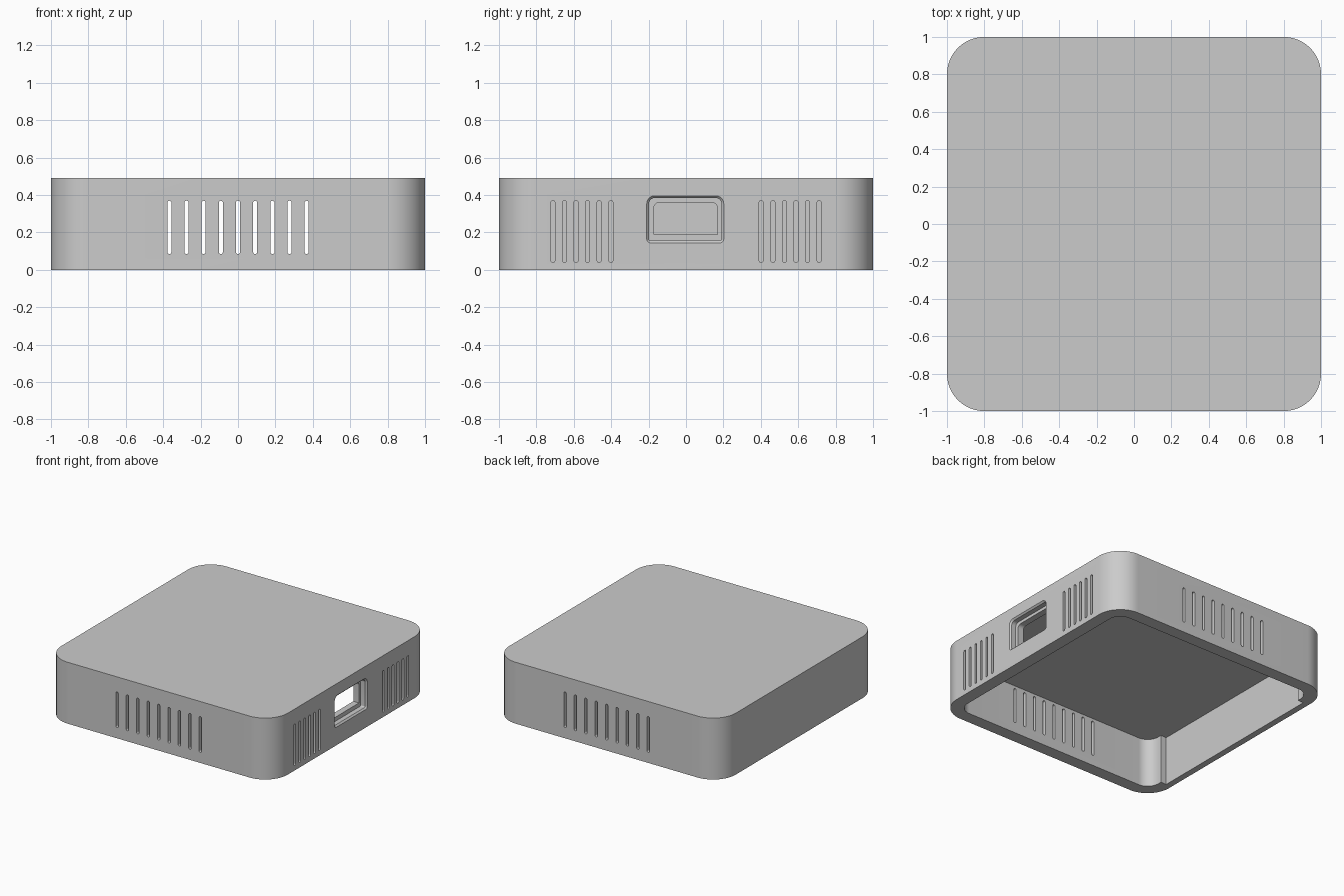
import bpy, bmesh, math
from mathutils import Matrix, Vector

if "Cube" in bpy.data.objects:
    bpy.data.objects.remove(bpy.data.objects["Cube"], do_unlink=True)

HEIGHT, WALL, CEILING = 0.49, 0.1, 0.39

# Axes that map a drawn profile (u, v, depth) onto the body
UP = ((1, 0, 0), (0, 1, 0), (0, 0, 1))
SIDE = ((0, 1, 0), (0, 0, 1), (1, 0, 0))
FRONT = ((1, 0, 0), (0, 0, 1), (0, -1, 0))


def profile(w, h, r_low, r_top, seg):
    """Rounded rectangle, counter-clockwise, with separate lower and upper radii."""
    points = []
    corners = ((1, 1, r_top), (-1, 1, r_top), (-1, -1, r_low), (1, -1, r_low))
    for i, (sx, sy, r) in enumerate(corners):
        cx, cy = sx * (w / 2 - r), sy * (h / 2 - r)
        steps = seg if r > 0 else 0
        for k in range(steps + 1):
            a = math.pi / 2 * (i + (k / steps if steps else 0))
            points.append((cx + r * math.cos(a), cy + r * math.sin(a)))
    return points


def add_prism(bm, axes, u, v, w, h, radii, rings, seg=8):
    """Loft a rounded rectangle through rings of (depth, growth)."""
    matrix = Matrix(axes).transposed()
    loops = []
    for depth, grow in rings:
        r = [x + grow if x else 0 for x in radii]
        pts = profile(w + 2 * grow, h + 2 * grow, r[0], r[1], seg)
        loops.append([bm.verts.new(matrix @ Vector((u + x, v + y, depth))) for x, y in pts])
    n = len(loops[0])
    for a, b in zip(loops, loops[1:]):
        for i in range(n):
            j = (i + 1) % n
            bm.faces.new((a[i], a[j], b[j], b[i]))
    bm.faces.new(loops[0][::-1])
    bm.faces.new(loops[-1])


def make_object(name, *prisms):
    bm = bmesh.new()
    for args in prisms:
        add_prism(bm, *args)
    mesh = bpy.data.meshes.new(name)
    bm.to_mesh(mesh)
    bm.free()
    obj = bpy.data.objects.new(name, mesh)
    bpy.context.collection.objects.link(obj)
    return obj


def straight(lo, hi):
    return ((lo, 0), (hi, 0))


# Outer body
case = make_object("case_shell", (UP, 0, 0, 2, 2, (0.2, 0.2), straight(0, HEIGHT), 20))

# Hollow interior, open underneath
inner = 2 - 2 * WALL
cavity = make_object("cavity_cutter",
                     (UP, 0, 0, inner, inner, (0.1, 0.1), straight(-0.1, CEILING), 16))

# Thinned inner face of the plain side wall
thin_wall = make_object("thin_wall_cutter",
                        (UP, -0.85, 0, 0.2, 1.54, (0, 0), straight(-0.1, CEILING)))

# Vent slots through the front and back walls
SLOT, R = 0.022, 0.0105
long_vents = make_object("front_back_vent_cutter", *[
    (FRONT, 0.0918 * i, 0.227, SLOT, 0.285, (R, R), straight(-1.1, 1.1), 5)
    for i in range(-4, 5)])

# Two groups of vent slots beside the port
side_vents = make_object("side_vent_cutter", *[
    (SIDE, s * (0.402 + 0.062 * i), 0.205, SLOT, 0.33, (R, R), straight(0.8, 1.1), 5)
    for s in (-1, 1) for i in range(6)])

# Port: chamfered recess, then a smaller opening through the wall
port_recess = make_object("port_recess_cutter",
                          (SIDE, -0.004, 0.27, 0.388, 0.228, (0.008, 0.03),
                           ((0.95, 0), (0.988, 0), (1, 0.012), (1.05, 0.012))))
port_opening = make_object("port_opening_cutter",
                           (SIDE, -0.002, 0.274, 0.34, 0.172, (0, 0.03), straight(0.8, 1.1)))

bpy.ops.object.select_all(action="DESELECT")
bpy.context.view_layer.objects.active = case
case.select_set(True)
for cutter in (cavity, thin_wall, long_vents, side_vents, port_recess, port_opening):
    cutter.hide_render = True
    mod = case.modifiers.new(cutter.name, "BOOLEAN")
    mod.operation, mod.solver, mod.object = "DIFFERENCE", "EXACT", cutter
    bpy.ops.object.modifier_apply(modifier=mod.name)
    bpy.data.objects.remove(cutter, do_unlink=True)

# Single grey plastic
grey = bpy.data.materials.new("grey_plastic")
grey.use_nodes = True
colour = (0.6, 0.6, 0.6, 1)
grey.diffuse_color = colour
grey.node_tree.nodes["Principled BSDF"].inputs["Base Color"].default_value = colour
case.data.materials.clear()
case.data.materials.append(grey)
bpy.ops.object.shade_smooth_by_angle(angle=math.radians(30))
